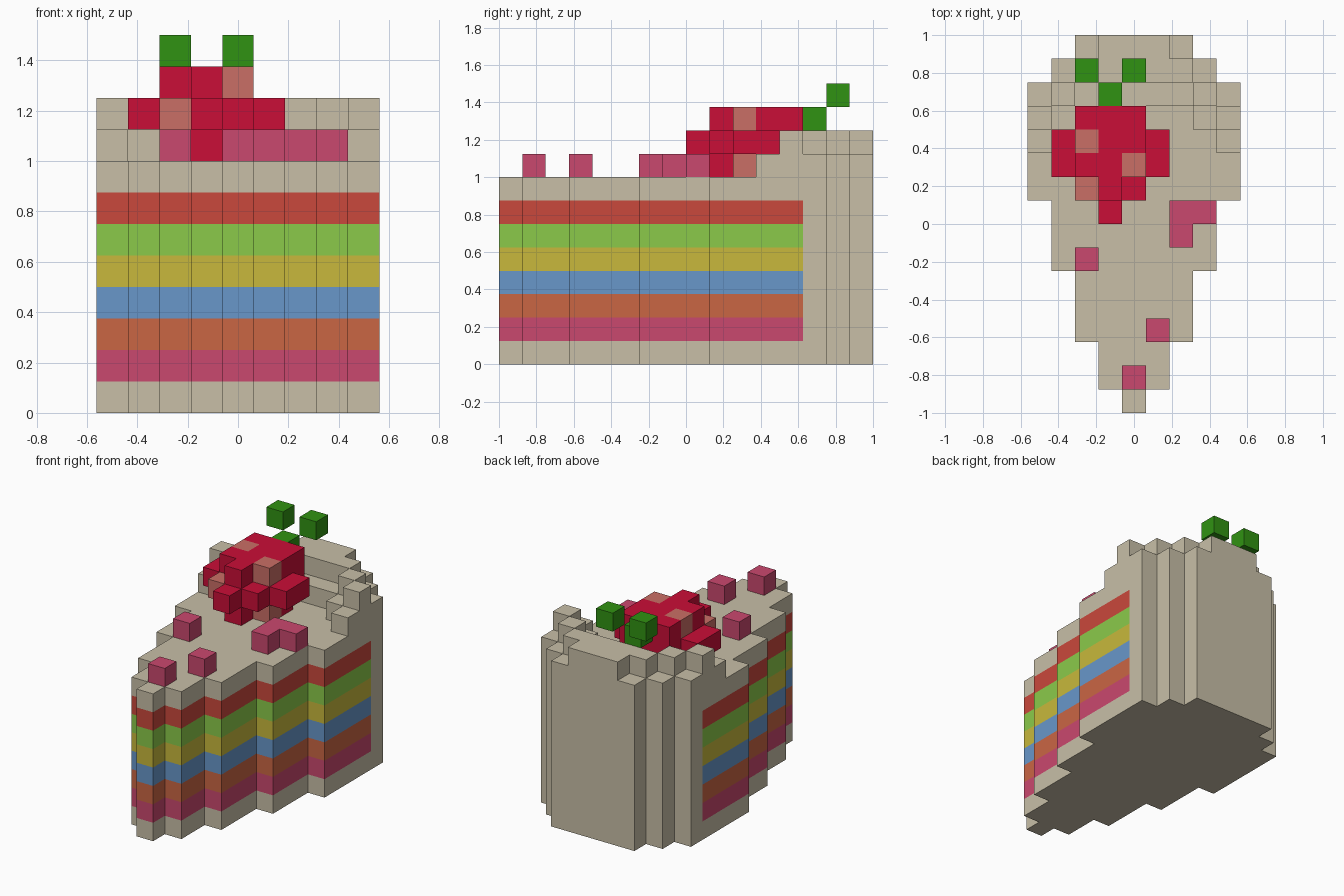
import bpy, bmesh
from mathutils import Vector

cube = bpy.data.objects.get("Cube")
if cube:
    bpy.data.objects.remove(cube, do_unlink=True)

V = 0.125  # size of one block


def material(name, rgb):
    lin = [((c / 255 + 0.055) / 1.055) ** 2.4 if c > 10 else c / 255 / 12.92 for c in rgb]
    m = bpy.data.materials.new(name)
    m.use_nodes = True
    m.diffuse_color = (*lin, 1)
    bsdf = m.node_tree.nodes["Principled BSDF"]
    bsdf.inputs["Base Color"].default_value = (*lin, 1)
    bsdf.inputs["Roughness"].default_value = 0.9
    return m


CREAM = material("cream", (200, 191, 167))
PINK = material("pink", (202, 72, 110))
ORANGE = material("orange", (202, 102, 68))
BLUE = material("blue", (104, 151, 202))
YELLOW = material("yellow", (200, 185, 60))
LIME = material("lime", (139, 202, 74))
BRICK = material("brick red", (202, 72, 60))
RED = material("berry red", (202, 14, 55))
SALMON = material("salmon", (202, 110, 102))
LEAF = material("leaf green", (48, 146, 18))


def finish(name, bm, mats):
    bmesh.ops.recalc_face_normals(bm, faces=bm.faces)
    me = bpy.data.meshes.new(name)
    bm.to_mesh(me)
    bm.free()
    for m in mats:
        me.materials.append(m)
    ob = bpy.data.objects.new(name, me)
    bpy.context.collection.objects.link(ob)
    return ob


def prism(name, half, levels, mats, rule=None):
    """Mirror a half outline (block units), then extrude it level by level."""
    outline = half + [(-x, y) for x, y in reversed(half)]
    bm = bmesh.new()
    face = bm.faces.new([bm.verts.new((x * V, y * V - 1, levels[0] * V)) for x, y in outline])
    bottom = face.copy()
    for a, b in zip(levels, levels[1:]):
        ext = bmesh.ops.extrude_face_region(bm, geom=[face])["geom"]
        bmesh.ops.delete(bm, geom=[face], context='FACES_ONLY')
        face = next(f for f in ext if isinstance(f, bmesh.types.BMFace))
        bmesh.ops.translate(bm, verts=face.verts, vec=(0, 0, (b - a) * V))
    bmesh.ops.remove_doubles(bm, verts=bm.verts, dist=1e-5)
    bm.normal_update()
    if rule:
        for f in bm.faces:
            f.material_index = rule(f)
    return finish(name, bm, mats)


def blocks(name, cells, mats, pick=None):
    """Joined blocks at (column, row, layer); only exposed sides are made."""
    cells = set(cells)
    bm = bmesh.new()
    for c in cells:
        mid = Vector((c[0] * V, (c[1] + 0.5) * V - 1, (c[2] + 0.5) * V))
        for axis in range(3):
            for s in (-1, 1):
                near = list(c)
                near[axis] += s
                if tuple(near) in cells:
                    continue
                n, u, w = Vector(), Vector(), Vector()
                n[axis], u[(axis + 1) % 3], w[(axis + 2) % 3] = s * V / 2, V / 2, s * V / 2
                f = bm.faces.new([bm.verts.new(mid + n + p * u + q * w)
                                  for p, q in ((-1, -1), (1, -1), (1, 1), (-1, 1))])
                f.material_index = pick(c) if pick else 0
    bmesh.ops.remove_doubles(bm, verts=bm.verts, dist=1e-5)
    return finish(name, bm, mats)


# Cake slice: stepped wedge with coloured layers on the cut sides
def layer(f):
    c = f.calc_center_median()
    k = int(c.z / V)
    return k if abs(f.normal.z) < 0.5 and c.y < 0.625 and 1 <= k <= 6 else 0


wedge = [(0.5, 0), (0.5, 1), (1.5, 1), (1.5, 3), (2.5, 3), (2.5, 6), (3.5, 6), (3.5, 9),
         (4.5, 9), (4.5, 13), (4.5, 14), (3.5, 14), (3.5, 15), (2.5, 15), (2.5, 16)]
prism("cake_slice", wedge, list(range(9)),
      [CREAM, PINK, ORANGE, BLUE, YELLOW, LIME, BRICK], layer)

# Cream rim along the back, in two steps
lower = [(2.5, 13), (2.5, 12), (3.5, 12), (3.5, 11), (4.5, 11), (4.5, 14),
         (3.5, 14), (3.5, 15), (2.5, 15), (2.5, 16)]
prism("rim_lower", lower, [8, 9], [CREAM])
upper = [(s * i, j, 9) for s in (-1, 1) for i, j in ((4, 12), (3, 13), (2, 14), (1, 14), (1, 15))]
blocks("rim_upper", upper + [(0, 14, 9), (0, 15, 9)], [CREAM])

# Strawberry: rows as (layer, row, first column, last column)
rows = [(8, 9, -1, -1), (8, 10, -2, 0), (8, 11, -2, 0),
        (9, 8, -1, -1), (9, 9, -2, 0), (9, 10, -3, 1), (9, 11, -3, 1), (9, 12, -2, 0),
        (10, 9, -1, -1), (10, 10, -2, 0), (10, 11, -2, 0), (10, 12, -2, 0)]
seeds = {(0, 10, 8), (-2, 9, 9), (0, 10, 10), (-2, 11, 10)}
blocks("strawberry", [(i, j, k) for k, j, a, b in rows for i in range(a, b + 1)],
       [RED, SALMON], lambda c: int(c in seeds))

# Strawberry leaves
for n, c in enumerate([(-1, 13, 10), (-2, 14, 11), (0, 14, 11)]):
    blocks(f"leaf_{n + 1}", [c], [LEAF])

# Pink sprinkles on the top
for n, cells in enumerate([[(2, 8), (3, 8), (2, 7)], [(-2, 6)], [(1, 3)], [(0, 1)]]):
    blocks(f"sprinkle_{n + 1}", [(i, j, 8) for i, j in cells], [PINK])
